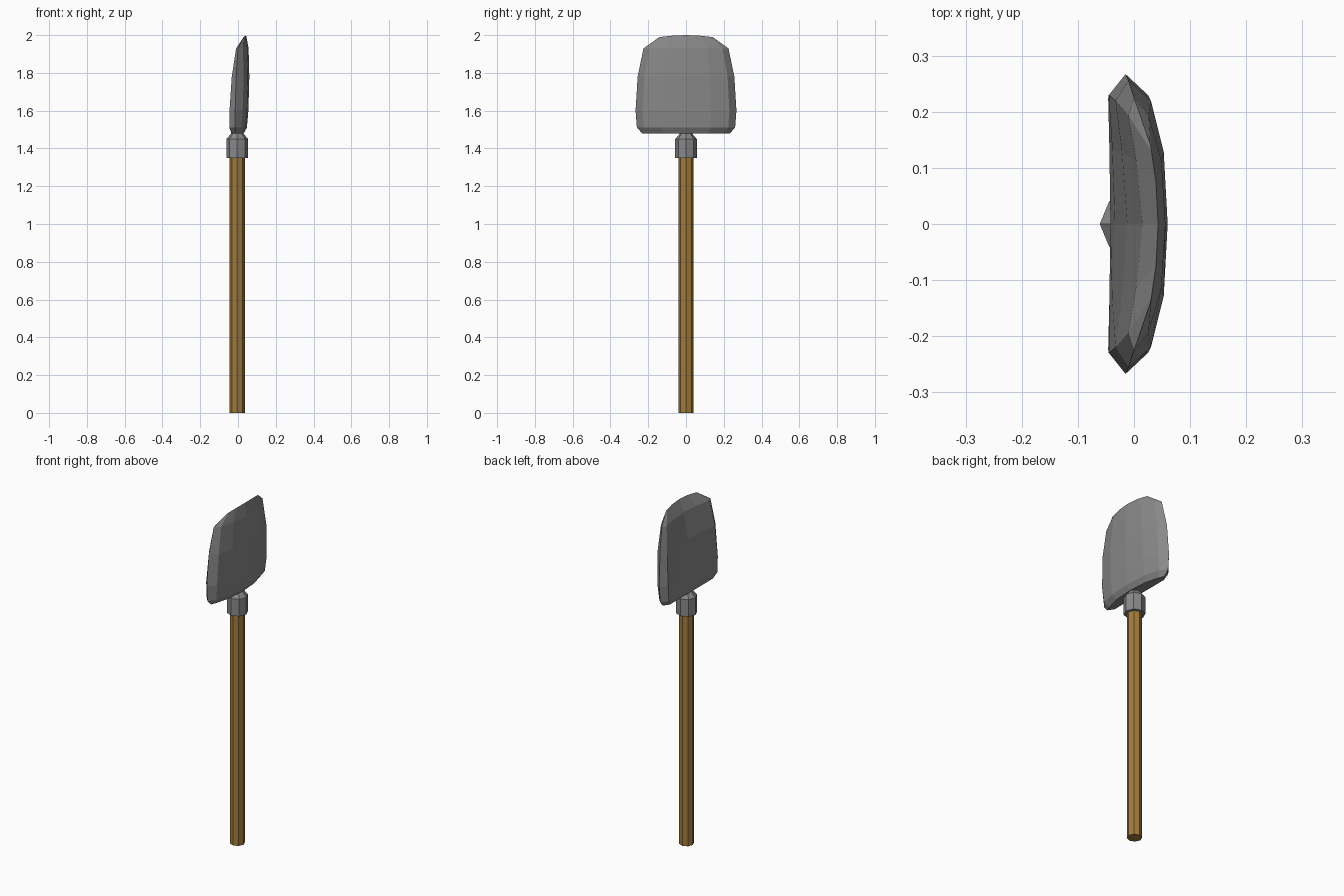
import bpy, bmesh
from math import cos, sin, pi

if "Cube" in bpy.data.objects:
    bpy.data.objects.remove(bpy.data.objects["Cube"])

CX = -0.004  # shaft axis sits slightly behind the blade's centre
GREY = (0.25, 0.25, 0.25, 1)
WOOD = (0.36, 0.20, 0.045, 1)


def loft(name, rings, color, cap_top=True):
    """Skin a list of equal-length closed rings and cap the ends."""
    bm = bmesh.new()
    rows = [[bm.verts.new(p) for p in ring] for ring in rings]
    n = len(rows[0])
    for a, b in zip(rows, rows[1:]):
        for i in range(n):
            j = (i + 1) % n
            bm.faces.new((a[i], a[j], b[j], b[i]))
    bm.faces.new(rows[0][::-1])
    if cap_top:
        bm.faces.new(rows[-1])
    bmesh.ops.remove_doubles(bm, verts=bm.verts, dist=0.0005)
    bmesh.ops.recalc_face_normals(bm, faces=bm.faces)
    mesh = bpy.data.meshes.new(name)
    bm.to_mesh(mesh)
    bm.free()
    mat = bpy.data.materials.new(name + "_material")
    mat.diffuse_color = color
    mat.use_nodes = True
    mat.node_tree.nodes["Principled BSDF"].inputs["Base Color"].default_value = mat.diffuse_color
    mesh.materials.append(mat)
    obj = bpy.data.objects.new(name, mesh)
    bpy.context.collection.objects.link(obj)
    return obj


def octagon(r, z):
    return [(CX + r * cos(i * pi / 4), r * sin(i * pi / 4), z) for i in range(8)]


# Wooden shaft
loft("handle", [octagon(0.04, 0), octagon(0.04, 1.36)], WOOD)

# Metal collar tapering into the blade
loft("collar", [octagon(0.057, 1.35), octagon(0.057, 1.45),
                octagon(0.032, 1.48), octagon(0.025, 1.50)], GREY)

# Blade rows: z, half width, outer face x, inner x at middle, inner x at side, rim x
ROWS = [
    (1.48, 0.232, 0.030, -0.035, -0.035, -0.012),
    (1.51, 0.260, 0.047, -0.042, -0.046, -0.015),
    (1.60, 0.267, 0.055, -0.034, -0.045, -0.015),
    (1.78, 0.256, 0.060, -0.012, -0.033, -0.010),
    (1.93, 0.225, 0.056, 0.015, -0.010, 0.000),
]
DROP = {0: 0, 0.5: 0.007, 0.86: 0.03}  # how far the outer face curves back


def blade_ring(z, w, outer, mid, side, rim):
    us = (-0.86, -0.5, 0, 0.5, 0.86)
    front = [(outer - DROP[abs(u)], u * w, z) for u in us]
    back = [(mid + (side - mid) * (abs(u) / 0.86) ** 1.5, u * w, z) for u in us[::-1]]
    return [(rim, -w, z)] + front + [(rim, w, z)] + back


# Crowned top edge, where both faces of the blade meet in one sharp line
ridge = [(0.043 - 0.7 * y * y, y, 2.0 - 0.55 * y * y)
         for y in (-0.142, -0.13, -0.075, 0, 0.075, 0.13, 0.142)]
loft("blade", [blade_ring(*r) for r in ROWS] + [ridge + ridge[-2:0:-1]],
     GREY, cap_top=False)
